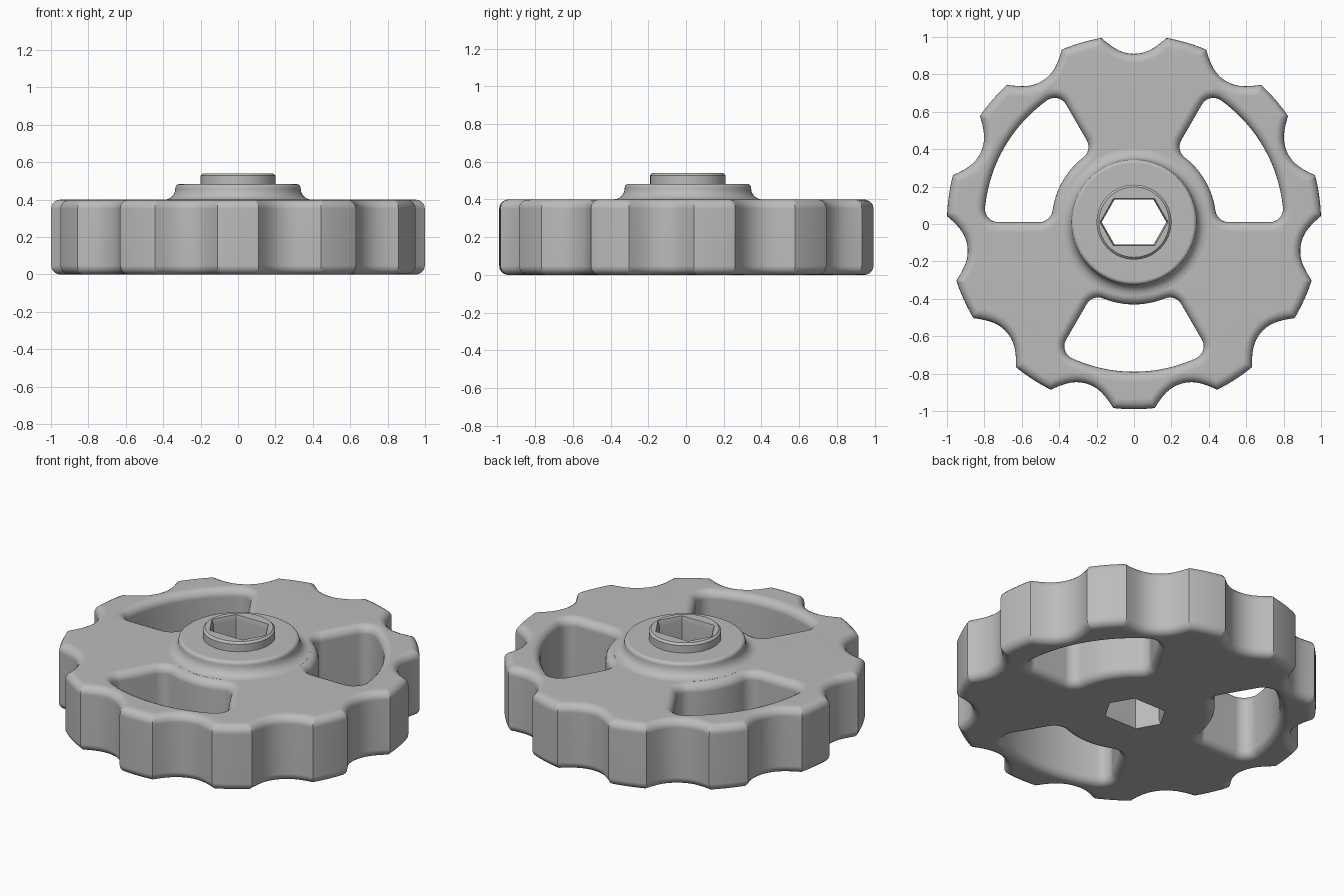
import bpy, bmesh, math
from math import sin, cos, asin, sqrt, radians, pi
from mathutils import Matrix, Vector

if "Cube" in bpy.data.objects:
    bpy.data.objects.remove(bpy.data.objects["Cube"])

CENTRE = (0, 0.01, 0)
HEIGHT, FILLET = 0.4, 0.048
LOBES = 11

grey = bpy.data.materials.new("light_grey")
grey.use_nodes = True
colour = (0.5, 0.5, 0.5, 1)
grey.diffuse_color = colour
grey.node_tree.nodes["Principled BSDF"].inputs["Base Color"].default_value = colour


def polar(r, deg):
    return Vector((r * cos(radians(deg)), r * sin(radians(deg))))


def arc(centre, r, start, end, steps):
    return [centre + polar(r, start + (end - start) * i / steps) for i in range(steps + 1)]


def rim_radius(deg):
    """Circle cut by round finger notches, with softened corners."""
    pitch, dist, notch, soft = 360 / LOBES, 1.09, 0.19, 0.07
    phi = radians((deg - 90 + pitch / 2) % pitch - pitch / 2)
    inside = notch ** 2 - (dist * sin(phi)) ** 2
    if inside <= 0:
        return 1.0
    cut = dist * cos(phi) - sqrt(inside)
    h = max(soft - abs(cut - 1), 0) / soft
    return min(cut, 1) - h * h * soft / 4


def window(axis, inner=0.44, outer=0.8, f=0.07):
    """Sixty degree ring sector with rounded corners."""
    ro, ri = outer - f, inner + f
    a, b = math.degrees(asin(f / ro)), math.degrees(asin(f / ri))
    lo, hi, o = axis - 30, axis + 30, Vector((0, 0))
    pts = arc(polar(ro, lo + a), f, lo - 90, lo + a, 10)
    pts += arc(o, outer, lo + a, hi - a, 20)[1:-1]
    pts += arc(polar(ro, hi - a), f, hi - a, hi + 90, 10)
    pts += arc(polar(ri, hi - b), f, hi + 90, hi + 180 - b, 8)
    pts += arc(o, inner, hi - b, lo + b, 12)[1:-1]
    pts += arc(polar(ri, lo + b), f, lo + 180 + b, lo + 270, 8)
    return pts


def mesh_object(name, bm):
    bmesh.ops.recalc_face_normals(bm, faces=bm.faces)
    me = bpy.data.meshes.new(name)
    bm.to_mesh(me)
    bm.free()
    ob = bpy.data.objects.new(name, me)
    ob.location = CENTRE
    bpy.context.collection.objects.link(ob)
    return ob


def select(ob):
    bpy.ops.object.select_all(action='DESELECT')
    ob.select_set(True)
    bpy.context.view_layer.objects.active = ob


# Wheel: outline and three windows, extruded with rounded edges
curve = bpy.data.curves.new("wheel", 'CURVE')
curve.dimensions, curve.fill_mode = '2D', 'BOTH'
curve.bevel_depth, curve.bevel_resolution = FILLET, 4
curve.offset, curve.extrude = -FILLET, HEIGHT / 2 - FILLET
count = LOBES * 36
outline = [polar(rim_radius(i * 360 / count), i * 360 / count) for i in range(count)]
for pts in [outline] + [window(axis) for axis in (30, 150, 270)]:
    spline = curve.splines.new('POLY')
    spline.points.add(len(pts) - 1)
    spline.use_cyclic_u = True
    for p, co in zip(spline.points, pts):
        p.co = (co.x, co.y, 0, 1)
wheel = bpy.data.objects.new("wheel", curve)
bpy.context.collection.objects.link(wheel)
select(wheel)
bpy.ops.object.convert(target='MESH')
wheel = bpy.context.object
bm = bmesh.new()
bm.from_mesh(wheel.data)
bmesh.ops.translate(bm, verts=bm.verts, vec=(0, 0, HEIGHT / 2))
bmesh.ops.remove_doubles(bm, verts=bm.verts, dist=0.0002)
bmesh.ops.recalc_face_normals(bm, faces=bm.faces)
bm.to_mesh(wheel.data)
bm.free()
wheel.location = CENTRE

# Hub: flared collar with a raised boss, turned on the axis
flare = [(0.395 - 0.06 * sin(t), 0.46 - 0.06 * cos(t)) for t in [i * pi / 12 for i in range(7)]]
shoulder = [(0.315 + 0.02 * cos(t), 0.463 + 0.02 * sin(t)) for t in [i * pi / 8 for i in range(5)]]
profile = [(0, 0.37), (0.395, 0.37)] + flare + shoulder
profile += [(0.2, 0.483), (0.2, 0.528), (0.188, 0.54), (0, 0.54)]
bm = bmesh.new()
verts = [bm.verts.new((r, 0, z)) for r, z in profile]
edges = [bm.edges.new(pair) for pair in zip(verts, verts[1:])]
bmesh.ops.spin(bm, geom=verts + edges, cent=(0, 0, 0), axis=(0, 0, 1),
               angle=2 * pi, steps=72, use_merge=True)
bmesh.ops.remove_doubles(bm, verts=bm.verts, dist=0.0001)
hub = mesh_object("hub", bm)

# Socket cutter: hexagon with two flattened sides, chamfered at both mouths
half = [(0.182, 0), (0.11, 0.126), (-0.11, 0.126)]
hexagon = half + [(-x, -y) for x, y in half]
bm = bmesh.new()
rings = [[bm.verts.new((x * s, y * s, z)) for x, y in hexagon]
         for z, s in ((-0.03, 1.05), (0.03, 0.95), (0.51, 0.95), (0.57, 1.05))]
for low, high in zip(rings, rings[1:]):
    for i in range(6):
        j = (i + 1) % 6
        bm.faces.new((low[i], low[j], high[j], high[i]))
bm.faces.new(rings[0])
bm.faces.new(rings[-1])
cutter = mesh_object("socket_cutter", bm)
cutter.hide_render = True

# Cut the socket and finish the surfaces
for ob in (wheel, hub):
    ob.data.materials.clear()
    ob.data.materials.append(grey)
    select(ob)
    cut = ob.modifiers.new("socket", 'BOOLEAN')
    cut.operation, cut.solver, cut.object = 'DIFFERENCE', 'EXACT', cutter
    bpy.ops.object.modifier_apply(modifier=cut.name)
    bpy.ops.object.shade_smooth_by_angle(angle=radians(35))
    ob.modifiers.new("even_shading", 'WEIGHTED_NORMAL').keep_sharp = True
bpy.data.objects.remove(cutter)
